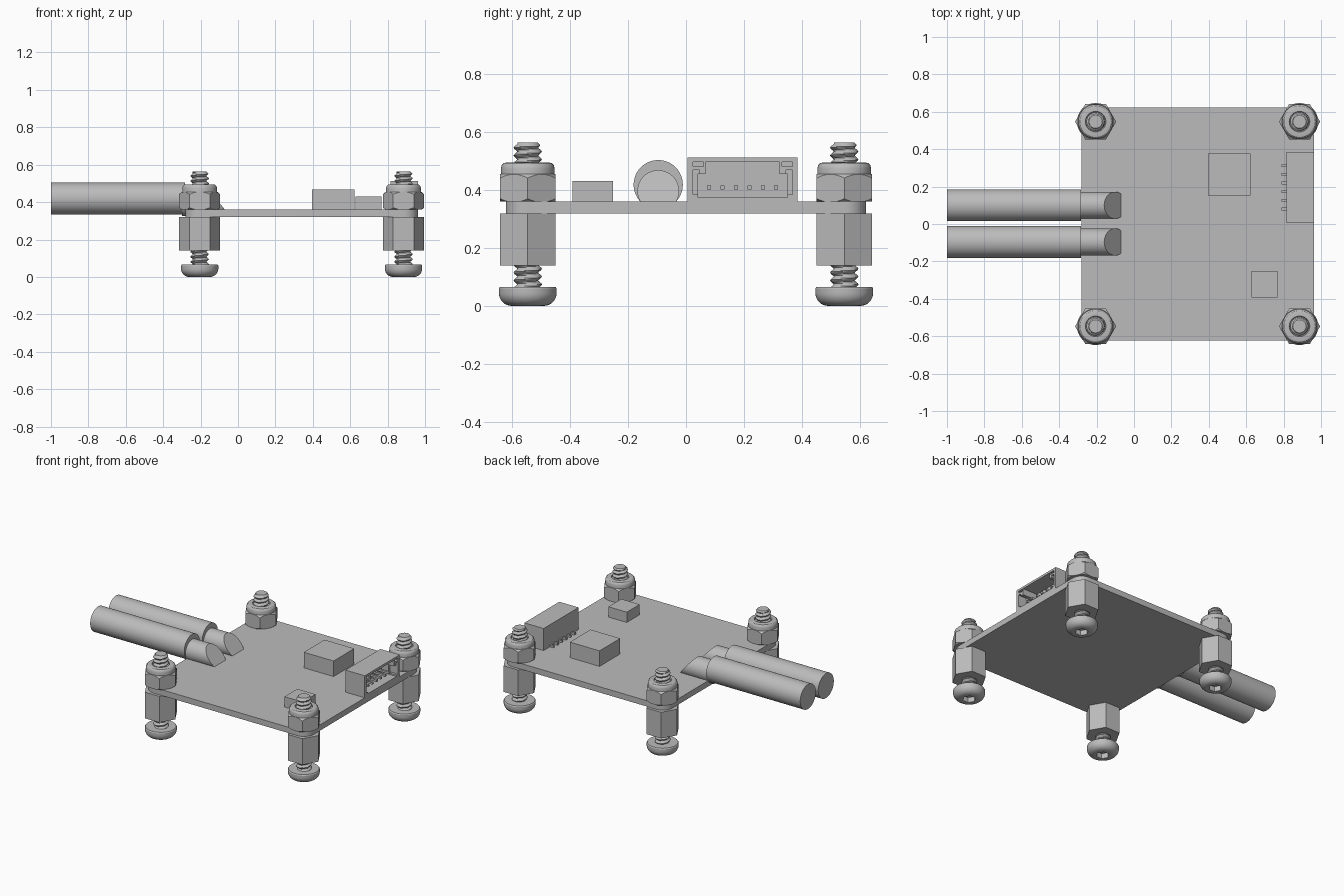
import bpy, bmesh
from math import pi, sin, cos, radians
from mathutils import Vector, Matrix

if "Cube" in bpy.data.objects:
    bpy.data.objects.remove(bpy.data.objects["Cube"])

grey = bpy.data.materials.new("plain grey")
grey.use_nodes = True
grey.diffuse_color = (0.5, 0.5, 0.5, 1)
grey.node_tree.nodes["Principled BSDF"].inputs["Base Color"].default_value = (0.5, 0.5, 0.5, 1)


def finish(name, bm, smooth=None):
    bmesh.ops.recalc_face_normals(bm, faces=bm.faces)
    mesh = bpy.data.meshes.new(name)
    bm.to_mesh(mesh)
    bm.free()
    mesh.materials.append(grey)
    ob = bpy.data.objects.new(name, mesh)
    bpy.context.collection.objects.link(ob)
    if smooth:
        shade(ob, smooth)
    return ob


def shade(ob, angle=30):
    bpy.ops.object.select_all(action='DESELECT')
    ob.select_set(True)
    bpy.context.view_layer.objects.active = ob
    bpy.ops.object.shade_smooth_by_angle(angle=radians(angle))


def box(name, x, y, z):
    bm = bmesh.new()
    bmesh.ops.create_cube(bm, size=1)
    for v in bm.verts:
        v.co = Vector([(r[0] + r[1]) / 2 + c * (r[1] - r[0]) for r, c in zip((x, y, z), v.co)])
    return finish(name, bm)


def prism(name, radius, z0, z1, sides=6):
    bm = bmesh.new()
    rings = [[bm.verts.new((radius * cos(2 * pi * i / sides), radius * sin(2 * pi * i / sides), z))
              for i in range(sides)] for z in (z0, z1)]
    bridge(bm, rings)
    return finish(name, bm)


def bridge(bm, rings):
    n = len(rings[0])
    for a, b in zip(rings, rings[1:]):
        for i in range(n):
            j = (i + 1) % n
            bm.faces.new((a[i], a[j], b[j], b[i]))
    bm.faces.new(rings[0])
    bm.faces.new(rings[-1])


def lathe(name, profile, sides=48):
    bm = bmesh.new()
    rings = [[bm.verts.new((r * cos(2 * pi * i / sides), r * sin(2 * pi * i / sides), z))
              for i in range(sides)] for r, z in profile]
    bridge(bm, rings)
    return finish(name, bm)


def combine(ob, cutter, operation='DIFFERENCE'):
    mod = ob.modifiers.new("cut", 'BOOLEAN')
    mod.object, mod.operation, mod.solver = cutter, operation, 'EXACT'
    bpy.context.view_layer.update()
    mesh = bpy.data.meshes.new_from_object(ob.evaluated_get(bpy.context.evaluated_depsgraph_get()))
    ob.modifiers.clear()
    ob.data = mesh
    bpy.data.objects.remove(cutter)


def thread(name, radius, depth, pitch, z0, z1, sides=32, steps=6):
    # Helical ridge: radius follows a wave of height minus turn, tapered at the tip
    bm = bmesh.new()
    count = round((z1 - z0) / pitch * steps)
    rings = []
    for k in range(count + 1):
        z = z0 + (z1 - z0) * k / count
        ring = []
        for i in range(sides):
            phase = (z / pitch - i / sides) % 1
            r = radius - depth * min(1, max(0, 2.6 * abs(phase - 0.5) - 0.2))
            r = min(r, radius - 0.014 + (z1 - z) * 0.9)
            a = 2 * pi * i / sides
            ring.append(bm.verts.new((r * cos(a), r * sin(a), z)))
        rings.append(ring)
    bridge(bm, rings)
    return finish(name, bm, 35)


# Circuit board with rounded corners
board = box("circuit_board", (-0.282, 0.962), (-0.623, 0.623), (0.32, 0.36))
bm = bmesh.new()
bm.from_mesh(board.data)
upright = [e for e in bm.edges if abs(e.verts[0].co.z - e.verts[1].co.z) > 0.01]
bmesh.ops.bevel(bm, geom=upright, offset=0.075, segments=8, profile=0.5, affect='EDGES')
bm.to_mesh(board.data)
bm.free()
shade(board)

# Fastener masters: screw head, thread, spacer, lock nut
dome = [(0.1 - 0.045 * (1 - cos(t * pi / 16)), 0.045 * (1 - sin(t * pi / 16))) for t in range(8, -1, -1)]
head = lathe("screw_head", dome + [(0.1, 0.06), (0.096, 0.066)])
combine(head, prism("socket_cutter", 0.042, -0.05, 0.035))
shade(head)
shaft = thread("screw_thread", 0.049, 0.013, 0.027, 0.06, 0.565)
spacer = prism("hex_spacer", 0.11, 0.14, 0.32)
nut = prism("nut_body", 0.11, 0.36, 0.455)
combine(nut, lathe("nut_chamfer", [(0.096, 0.359), (0.112, 0.372), (0.112, 0.44), (0.094, 0.456)]), 'INTERSECT')
shade(nut, 20)
collar = lathe("nut_collar", [(0.093, 0.45), (0.093, 0.475), (0.09, 0.486), (0.083, 0.493),
                              (0.075, 0.495), (0.055, 0.495), (0.052, 0.485)])
shade(collar)

# One fastener set at each corner
for part in (head, shaft, spacer, nut, collar):
    base = part.name
    for side, x in (("right", -0.205), ("left", 0.885)):
        for end, y in (("front", -0.547), ("back", 0.547)):
            ob = part if (side, end) == ("right", "front") else part.copy()
            if ob is not part:
                bpy.context.collection.objects.link(ob)
            ob.name = f"{base}_{end}_{side}"
            ob.location = (x, y, 0)

# Cables with soldered cores cut at a slant
for side, y in (("front", -0.096), ("back", 0.1)):
    lay = Matrix.Translation((0, y, 0)) @ Matrix.Rotation(pi / 2, 4, 'Y')
    cable = lathe(f"cable_{side}", [(0.085, -1), (0.085, -0.283)], 64)
    cable.data.transform(Matrix.Translation((0, 0, 0.419)) @ lay)
    shade(cable)
    core = lathe(f"cable_core_{side}", [(0.072, -0.3), (0.072, -0.07)], 64)
    core.data.transform(Matrix.Translation((0, 0, 0.397)) @ lay)
    bm = bmesh.new()
    bm.from_mesh(core.data)
    cut = bmesh.ops.bisect_plane(bm, geom=bm.verts[:] + bm.edges[:] + bm.faces[:],
                                 plane_co=(-0.07, y, 0.36), plane_no=(0.11, 0, 0.09), clear_outer=True)
    rim = [e for e in cut["geom_cut"] if isinstance(e, bmesh.types.BMEdge)]
    bmesh.ops.holes_fill(bm, edges=rim)
    bmesh.ops.recalc_face_normals(bm, faces=bm.faces)
    bm.to_mesh(core.data)
    bm.free()
    shade(core)

# Chips
box("large_chip", (0.395, 0.622), (0.152, 0.377), (0.36, 0.467))
box("small_chip", (0.628, 0.768), (-0.392, -0.252), (0.36, 0.431))

# Socket connector opening toward +x
mid = 0.196
connector = box("connector_housing", (0.815, 0.962), (mid - 0.19, mid + 0.19), (0.36, 0.512))
combine(connector, box("cavity", (0.85, 1), (mid - 0.155, mid + 0.155), (0.375, 0.455)))
combine(connector, box("upper_slot", (0.85, 1), (mid - 0.128, mid + 0.128), (0.437, 0.497)))
for s in (-1, 1):
    def span(a, b):
        return sorted((mid + s * a, mid + s * b))
    combine(connector, box("corner_slot", (0.91, 1), span(0.135, 0.172), (0.482, 0.497)))
    combine(connector, box("side_slot", (0.9, 1), span(0.15, 0.172), (0.385, 0.47)))
    box("connector_side_tab", (0.9, 0.955), span(0.175, 0.186), (0.36, 0.46))

# Connector pins with bent feet behind the housing
for i in range(6):
    y = mid + (i - 2.5) * 0.0463
    r = (y - 0.007, y + 0.007)
    box("connector_pin", (0.84, 0.94), r, (0.402, 0.416))
    box("connector_pin_foot", (0.788, 0.82), r, (0.36, 0.374))
